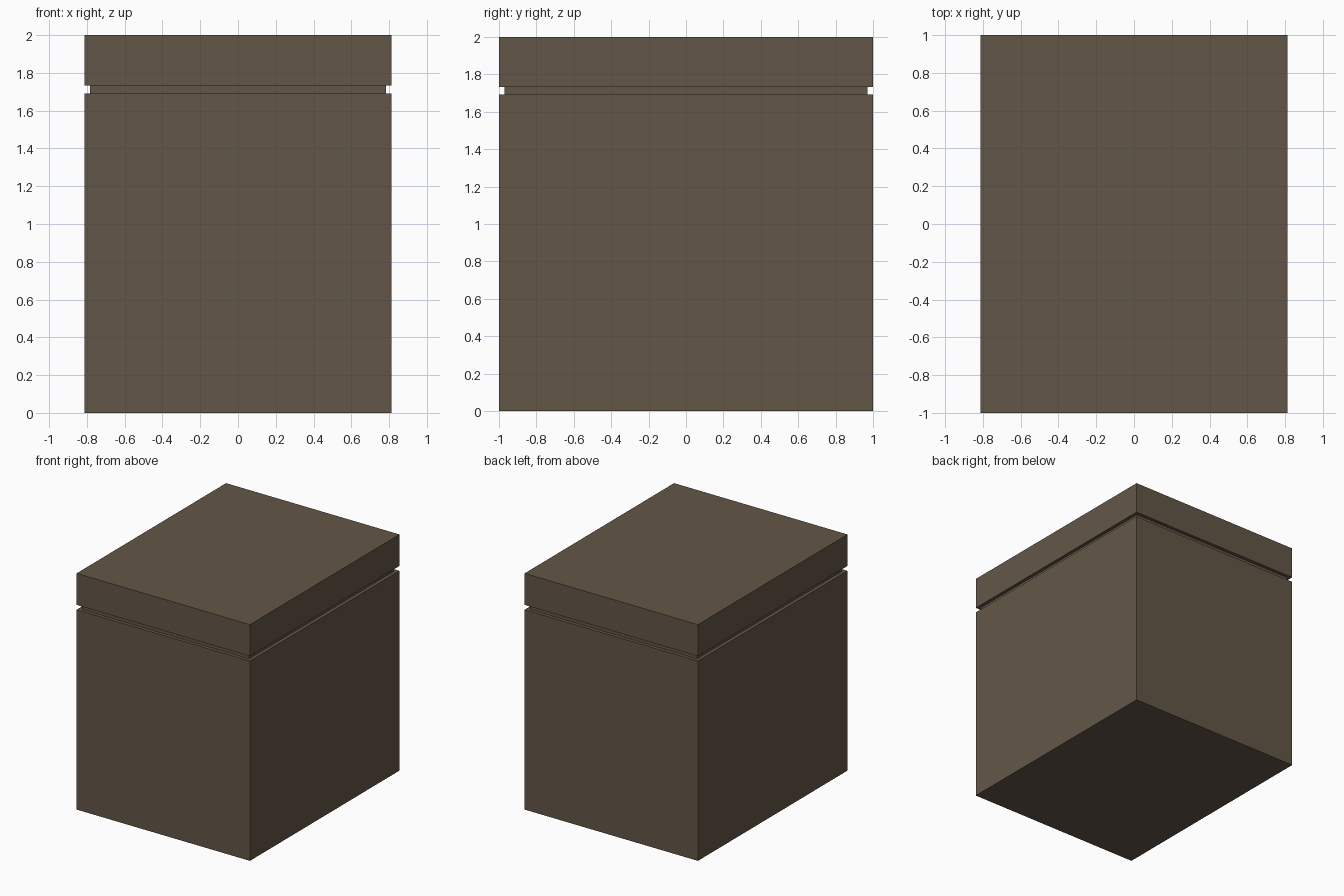
import bpy

if "Cube" in bpy.data.objects:
    bpy.data.objects.remove(bpy.data.objects["Cube"])

HALF_X, HALF_Y = 0.812, 1.0
INSET = 0.029

mat = bpy.data.materials.new("brown")
mat.diffuse_color = (0.125, 0.094, 0.063, 1)
mat.use_nodes = True
mat.node_tree.nodes["Principled BSDF"].inputs["Base Color"].default_value = mat.diffuse_color


def block(name, hx, hy, z0, z1):
    bpy.ops.mesh.primitive_cube_add(size=1, location=(0, 0, (z0 + z1) / 2))
    ob = bpy.context.object
    ob.name = name
    ob.scale = (2 * hx, 2 * hy, z1 - z0)
    bpy.ops.object.transform_apply(location=False, rotation=False, scale=True)
    ob.data.materials.append(mat)
    return ob


# Main box body
block("box_body", HALF_X, HALF_Y, 0.0, 1.692)
# Recessed neck that forms the groove under the lid
block("groove_neck", HALF_X - INSET, HALF_Y - INSET, 1.692, 1.733)
# Flat lid
block("lid", HALF_X, HALF_Y, 1.733, 2.0)
